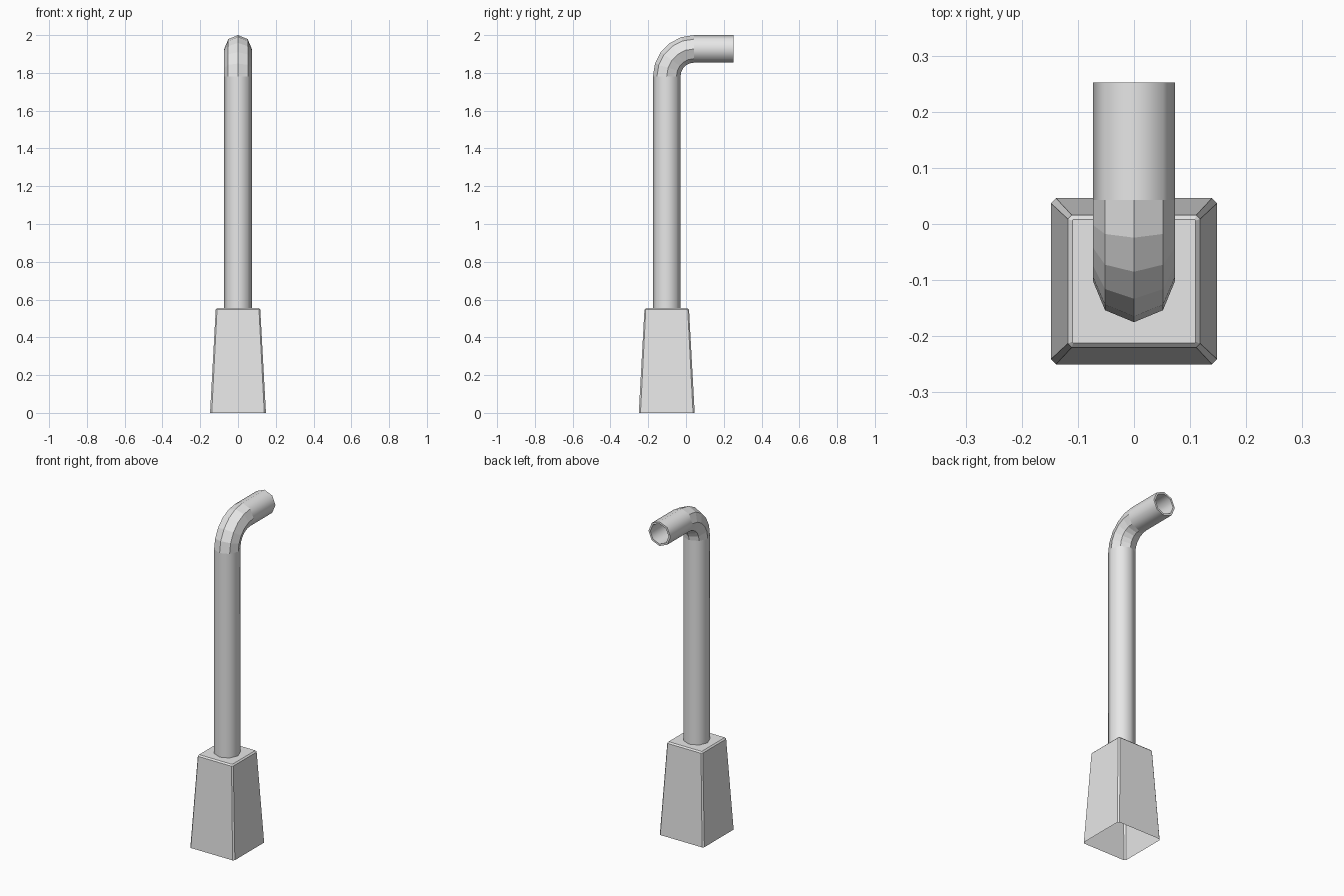
import bpy, bmesh
from math import sin, cos, pi, radians
from mathutils import Vector

cube = bpy.data.objects.get("Cube")
if cube:
    bpy.data.objects.remove(cube, do_unlink=True)

grey = bpy.data.materials.new("light_grey")
grey.use_nodes = True
COLOUR = (0.8, 0.8, 0.8, 1)
grey.diffuse_color = COLOUR
grey.node_tree.nodes["Principled BSDF"].inputs["Base Color"].default_value = COLOUR

AXIS_Y = -0.102      # centre of base and column
RADIUS = 0.073       # pipe radius
BEND = 0.145         # centreline radius of the elbow
BEND_Z = 1.782
SIDES, STEPS = 8, 5


def finish(name, bm, smooth=None):
    mesh = bpy.data.meshes.new(name)
    bm.to_mesh(mesh)
    bm.free()
    mesh.materials.append(grey)
    obj = bpy.data.objects.new(name, mesh)
    bpy.context.collection.objects.link(obj)
    if smooth:
        bpy.ops.object.select_all(action='DESELECT')
        bpy.context.view_layer.objects.active = obj
        obj.select_set(True)
        bpy.ops.object.shade_smooth_by_angle(angle=radians(smooth))
    return obj


def loft(bm, rings):
    """Skin a list of equally sized point rings."""
    loops = [[bm.verts.new(p) for p in ring] for ring in rings]
    n = len(loops[0])
    for a, b in zip(loops, loops[1:]):
        for i in range(n):
            j = (i + 1) % n
            bm.faces.new((a[i], a[j], b[j], b[i]))
    return loops


def pipe_ring(centre, tilt, r=RADIUS):
    """Octagon around a centre; tilt 0 faces up, a quarter turn faces back."""
    side = Vector((1, 0, 0))
    out = Vector((0, cos(tilt), -sin(tilt)))
    return [centre + r * (cos(a) * side + sin(a) * out)
            for a in (2 * pi * i / SIDES for i in range(SIDES))]


def square_ring(half, chamfer, z):
    h, c = half, half - chamfer
    corners = ((h, -c), (h, c), (c, h), (-c, h), (-h, c), (-h, -c), (-c, -h), (c, -h))
    return [Vector((x, y + AXIS_Y, z)) for x, y in corners]


# Tapered base, open underneath, with chamfered edges
bm = bmesh.new()
loops = loft(bm, [square_ring(0.148, 0.009, 0),
                  square_ring(0.118, 0.007, 0.547),
                  square_ring(0.110, 0.002, 0.555)])
bm.faces.new(loops[-1])
finish("base", bm)

# Upright column
bm = bmesh.new()
loft(bm, [pipe_ring(Vector((0, AXIS_Y, z)), 0) for z in (0.553, BEND_Z)])
finish("column", bm, 50)

# Faceted elbow
bm = bmesh.new()
rings = []
for k in range(STEPS + 1):
    t = pi / 2 * k / STEPS
    centre = Vector((0, AXIS_Y + BEND * (1 - cos(t)), BEND_Z + BEND * sin(t)))
    rings.append(pipe_ring(centre, t))
loft(bm, rings)
finish("elbow", bm)

# Hollow outlet with a thin rim and inner wall
bm = bmesh.new()
end_z = BEND_Z + BEND
loft(bm, [pipe_ring(Vector((0, y, end_z)), pi / 2, r)
          for y, r in ((AXIS_Y + BEND, RADIUS), (0.252, RADIUS),
                       (0.252, 0.061), (AXIS_Y + BEND, 0.061))])
finish("outlet", bm, 50)
